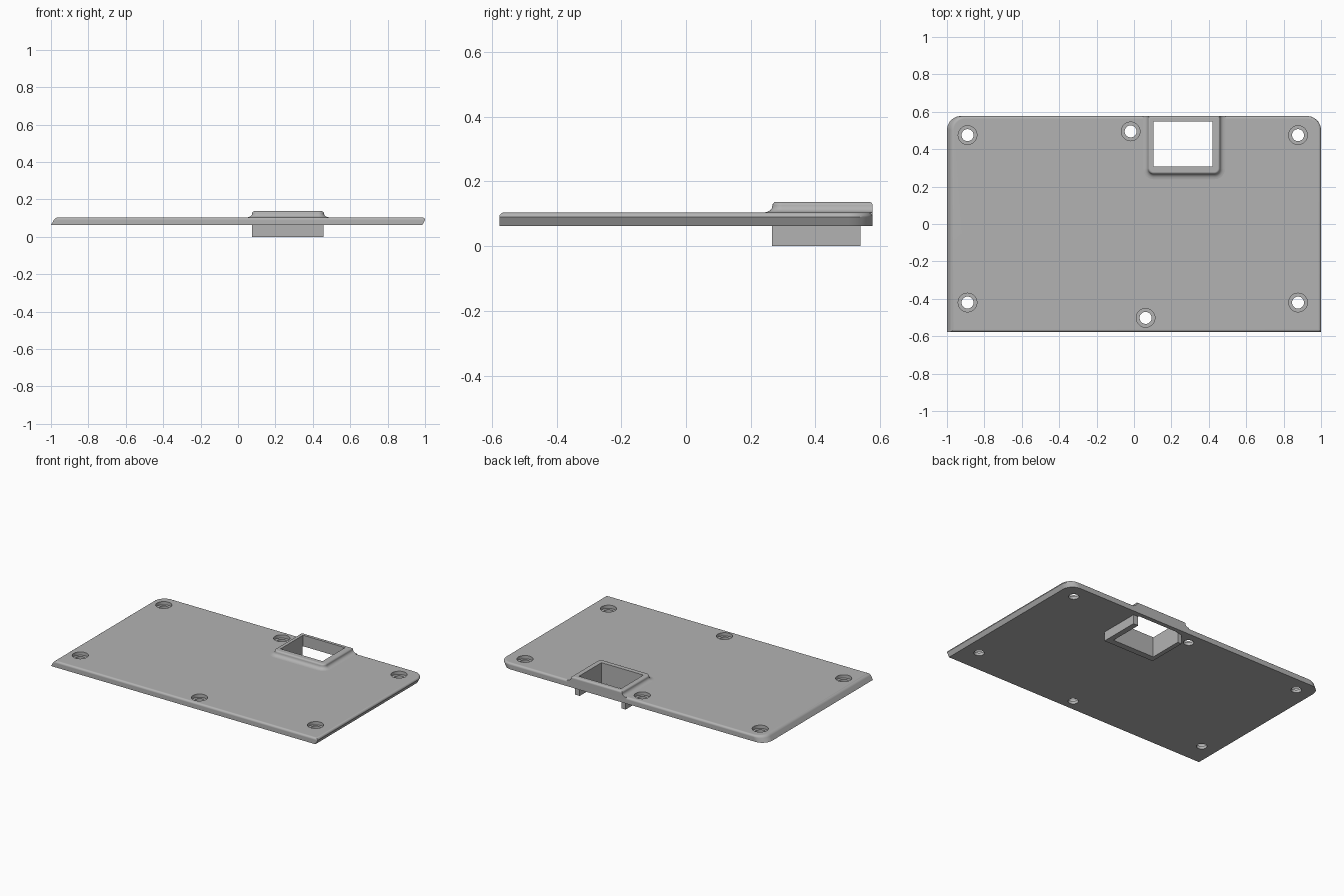
import bpy, bmesh, math

cube = bpy.data.objects.get("Cube")
if cube:
    bpy.data.objects.remove(cube, do_unlink=True)

grey = bpy.data.materials.new("plain grey")
grey.use_nodes = True
colour = (0.45, 0.45, 0.45, 1)
grey.diffuse_color = colour
grey.node_tree.nodes["Principled BSDF"].inputs["Base Color"].default_value = colour


def outline(x0, x1, y0, y1, front_r, back_r, steps=10):
    """Counter-clockwise rectangle with separately rounded front and back corners."""
    corners = [(x0, y0, 1, 1, front_r, 180), (x1, y0, -1, 1, front_r, 270),
               (x1, y1, -1, -1, back_r, 0), (x0, y1, 1, -1, back_r, 90)]
    points = []
    for x, y, sx, sy, r, start in corners:
        if not r:
            points.append((x, y))
            continue
        for i in range(steps + 1):
            a = math.radians(start + 90 * i / steps)
            points.append((x + sx * r + r * math.cos(a), y + sy * r + r * math.sin(a)))
    return points


def loft(name, layers):
    """Closed solid through (z, outline) layers of equal point count."""
    bm = bmesh.new()
    rings = [[bm.verts.new((x, y, z)) for x, y in pts] for z, pts in layers]
    n = len(rings[0])
    bm.faces.new(rings[0][::-1])
    bm.faces.new(rings[-1])
    for low, high in zip(rings, rings[1:]):
        for i in range(n):
            j = (i + 1) % n
            bm.faces.new((low[i], low[j], high[j], high[i]))
    bmesh.ops.recalc_face_normals(bm, faces=bm.faces)
    mesh = bpy.data.meshes.new(name)
    bm.to_mesh(mesh)
    bm.free()
    mesh.materials.append(grey)
    obj = bpy.data.objects.new(name, mesh)
    bpy.context.collection.objects.link(obj)
    return obj


def activate(obj):
    bpy.ops.object.select_all(action='DESELECT')
    obj.select_set(True)
    bpy.context.view_layer.objects.active = obj


def cut(obj, cutter):
    activate(obj)
    mod = obj.modifiers.new("cut", 'BOOLEAN')
    mod.operation, mod.solver, mod.object = 'DIFFERENCE', 'EXACT', cutter
    bpy.ops.object.modifier_apply(modifier=mod.name)
    bpy.data.objects.remove(cutter, do_unlink=True)


def finish(obj):
    activate(obj)
    bpy.ops.object.shade_smooth_by_angle(angle=math.radians(32))
    mod = obj.modifiers.new("flat faces", 'WEIGHTED_NORMAL')
    mod.keep_sharp = True


def cylinder(x, y, z0, z1, r):
    ring = outline(x - r, x + r, y - r, y + r, r, r)
    # drop the doubled points where the quarter arcs meet
    ring = [p for i, p in enumerate(ring) if math.dist(p, ring[i - 1]) > 1e-5]
    return loft("hole_cutter", [(z0, ring), (z1, ring)])


def window_cutter():
    ring = outline(0.105, 0.42, 0.307, 0.548, 0, 0)
    return loft("window_cutter", [(-0.1, ring), (0.3, ring)])


BOTTOM, TOP, HALF_Y = 0.062, 0.104, 0.577

# Plate: both sides lean towards +x, top edge rounded
layers = [(BOTTOM, outline(-1, 0.985, -HALF_Y, HALF_Y, 0, 0.075))]
R = 0.014
for i in range(6):
    a = math.radians(18 * i)
    z = TOP - R + R * math.sin(a)
    inset = R * (1 - math.cos(a))
    lean = 0.015 * (z - BOTTOM) / (TOP - R - BOTTOM)
    layers.append((z, outline(-1 + lean + inset, min(0.985 + lean, 1) - inset,
                              -HALF_Y + inset, HALF_Y - inset, 0, 0.075 - inset)))
plate = loft("plate", layers)

# Screw holes with counterbores
holes = [(x, y) for x in (-0.89, 0.877) for y in (-0.42, 0.475)]
holes += [(-0.018, 0.495), (0.062, -0.502)]
for x, y in holes:
    cut(plate, cylinder(x, y, 0, 0.2, 0.032))
    cut(plate, cylinder(x, y, 0.082, 0.2, 0.05))
cut(plate, window_cutter())
finish(plate)


# Raised collar: flared foot, rounded rim, flush with the back edge
def collar_ring(flare, back):
    return outline(0.075 - flare, 0.46 + flare, 0.267 - flare, HALF_Y - back, 0.03 + flare, 0)


layers = [(0.09, collar_ring(0.028, 0))]
for i in range(6):
    a = math.radians(18 * i)
    layers.append((TOP + 0.02 * (1 - math.cos(a)), collar_ring(0.028 * (1 - math.sin(a)), 0)))
for i in range(6):
    a = math.radians(18 * i)
    inset = 0.012 * (1 - math.cos(a))
    layers.append((0.125 + 0.012 * math.sin(a), collar_ring(-inset, inset)))
collar = loft("collar", layers)
cut(collar, window_cutter())
finish(collar)

# Skirt under the window, open towards the back
ring = [(0.075, 0.54), (0.075, 0.265), (0.457, 0.265), (0.457, 0.54),
        (0.42, 0.54), (0.42, 0.307), (0.105, 0.307), (0.105, 0.54)]
loft("skirt", [(0, ring), (BOTTOM, ring)])
